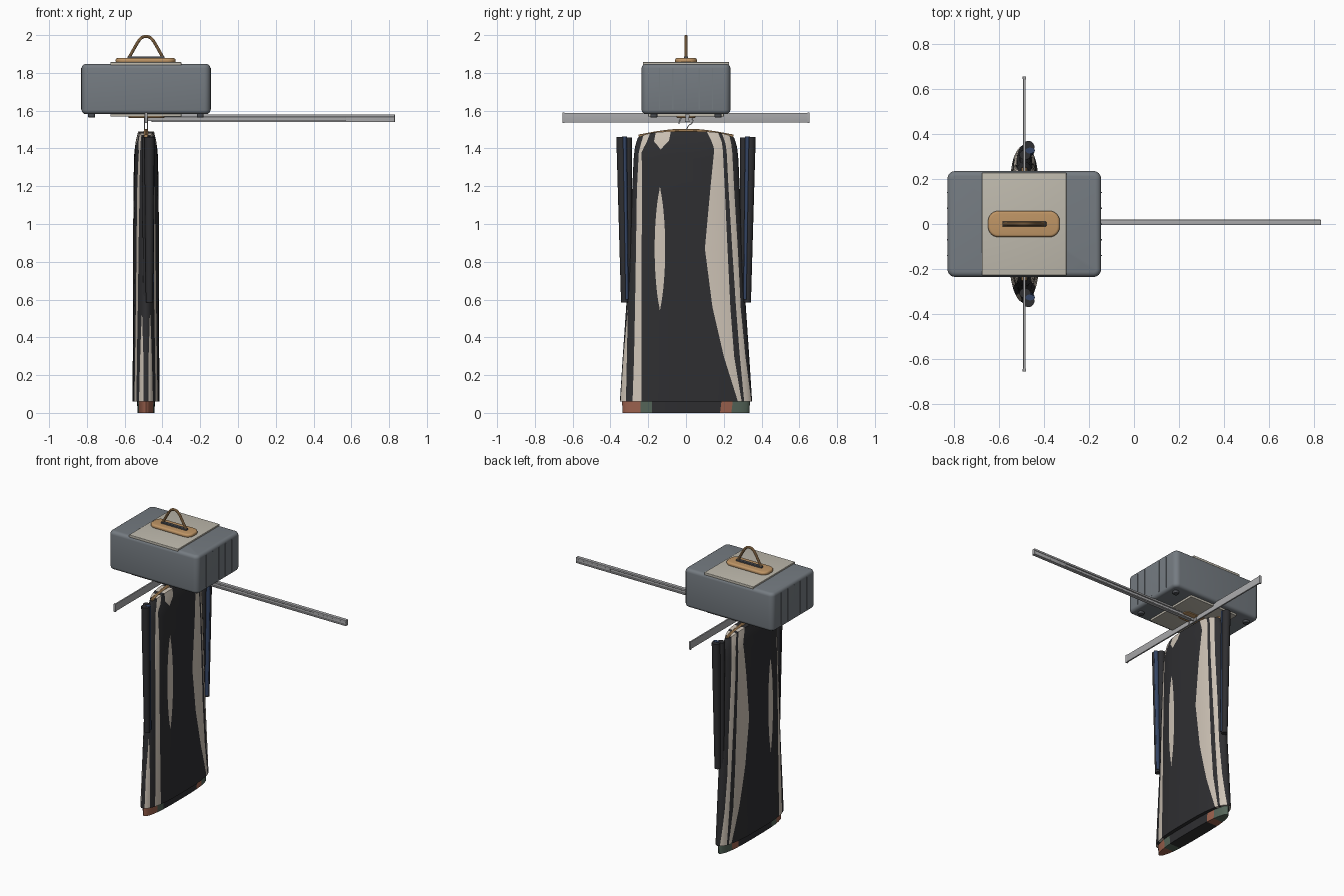
import bpy, bmesh
from math import sin, cos, pi

if "Cube" in bpy.data.objects:
    bpy.data.objects.remove(bpy.data.objects["Cube"])

CX = -0.487  # centre line of everything that hangs


def mat(name, r, g, b):
    m = bpy.data.materials.new(name)
    m.diffuse_color = (r, g, b, 1)
    m.use_nodes = True
    m.node_tree.nodes["Principled BSDF"].inputs["Base Color"].default_value = m.diffuse_color
    return m


DARK = mat("black_cloth", .028, .028, .031)
CREAM = mat("cream_cloth", .62, .55, .47)
BLUE = mat("blue_cloth", .035, .06, .13)
RUST = mat("rust_cloth", .33, .12, .075)
GREEN = mat("green_cloth", .09, .13, .10)
SLATE = mat("slate_shell", .178, .20, .222)
STONE = mat("stone_panel", .52, .49, .42)
TAN = mat("tan_leather", .52, .30, .13)
CHAR = mat("charcoal_trim", .07, .075, .085)
STEEL = mat("steel", .40, .40, .41)


def finish(o, angle=0.6):
    bpy.ops.object.select_all(action='DESELECT')
    o.select_set(True)
    bpy.context.view_layer.objects.active = o
    bpy.ops.object.shade_smooth_by_angle(angle=angle)
    return o


def mesh_object(name, bm, mats):
    me = bpy.data.meshes.new(name)
    bm.to_mesh(me)
    bm.free()
    for m in mats:
        me.materials.append(m)
    o = bpy.data.objects.new(name, me)
    bpy.context.collection.objects.link(o)
    return finish(o)


def box(name, x, y, z, m, r=0, corner=0):
    """Box from (min, max) ranges; corner rounds upright edges, r all edges."""
    bm = bmesh.new()
    bmesh.ops.create_cube(bm, size=1)
    for v in bm.verts:
        v.co = [(a + b) / 2 + c * (b - a) for (a, b), c in zip((x, y, z), v.co)]
    if corner:
        up = [e for e in bm.edges if abs(e.verts[0].co.z - e.verts[1].co.z) > 1e-5]
        bmesh.ops.bevel(bm, geom=up, offset=corner, segments=6, profile=.5, affect='EDGES')
        sel = [e for e in bm.edges if abs(e.verts[0].co.z - e.verts[1].co.z) < 1e-5]
    else:
        sel = bm.edges[:]
    if r:
        bmesh.ops.bevel(bm, geom=sel, offset=r, segments=4, profile=.5, affect='EDGES')
    return mesh_object(name, bm, [m])


def tube(name, pts, r, m):
    cu = bpy.data.curves.new(name, 'CURVE')
    cu.dimensions = '3D'
    cu.bevel_depth, cu.bevel_resolution, cu.use_fill_caps = r, 3, True
    s = cu.splines.new('NURBS')
    s.points.add(len(pts) - 1)
    for p, c in zip(s.points, pts):
        p.co = (*c, 1)
    s.order_u, s.use_endpoint_u, s.resolution_u = 3, True, 8
    cu.materials.append(m)
    o = bpy.data.objects.new(name, cu)
    bpy.context.collection.objects.link(o)
    bpy.ops.object.select_all(action='DESELECT')
    o.select_set(True)
    bpy.context.view_layer.objects.active = o
    bpy.ops.object.convert(target='MESH')
    return finish(bpy.context.object)


def interp(keys, z):
    """Linear interpolation in rows (z, value, value, ...)."""
    for a, b in zip(keys, keys[1:]):
        if z <= b[0]:
            t = max(0, (z - a[0]) / (b[0] - a[0]))
            return [p + t * (q - p) for p, q in zip(a[1:], b[1:])]
    return list(keys[-1][1:])


def garment(name, size, bounds, stripe_mats, z0, z1, rings, drop=0, lens=None):
    """Flat oval shell whose columns follow the stripe boundaries.
    lens = (first boundary, centre z, half height, half width) swells one stripe."""
    mats = list(dict.fromkeys(stripe_mats))
    n, bm, rows, idx = 5, bmesh.new(), [], []
    for k in range(rings + 1):
        z = z0 + (z1 - z0) * k / rings
        w, h = interp(size, z)
        cuts = interp(bounds, z)
        if lens:
            i, zc, hz, hw = lens
            swell = hw * max(0, 1 - ((z - zc) / hz) ** 2) ** .8
            cuts[i] -= swell
            cuts[i + 1] += swell
        ys, idx = [-w], []
        full = [-w] + cuts + [w]
        for i, (a, b) in enumerate(zip(full, full[1:])):
            for j in range(1, n + 1):
                s = j / n
                if i == 0:
                    s = 1 - cos(pi / 2 * s)
                elif i == len(full) - 2:
                    s = sin(pi / 2 * s)
                ys.append(a + (b - a) * s)
                idx.append(mats.index(stripe_mats[i]))
        row = []
        for y in ys:
            u = min(1, abs(y) / w)
            d = h * (1 - u ** 3.2) ** .5
            zz = z - drop * u ** 4 * (z - z0) / (z1 - z0)
            row.append([bm.verts.new((CX + s * d, y, zz)) for s in (1, -1)])
        rows.append(row)

    def face(vs, m):
        bm.faces.new(vs).material_index = m
    for a, b in zip(rows, rows[1:]):
        for i, m in enumerate(idx):
            face((a[i][0], a[i+1][0], b[i+1][0], b[i][0]), m)
            face((a[i+1][1], a[i][1], b[i][1], b[i+1][1]), m)
    for row in (rows[0], rows[-1]):
        for i, m in enumerate(idx):
            face((row[i][0], row[i+1][0], row[i+1][1], row[i][1]), m)
    bmesh.ops.remove_doubles(bm, verts=bm.verts, dist=1e-5)
    bmesh.ops.recalc_face_normals(bm, faces=bm.faces)
    return mesh_object(name, bm, mats)


# Hanging garments: black coat with cream layer showing in stripes
size = [(.06, .35, .072), (.3, .335, .07), (.6, .315, .068), (.9, .30, .068), (1.2, .285, .067),
        (1.38, .277, .062), (1.44, .27, .054), (1.49, .255, .042)]
bounds = [(.06, -.346, -.318, -.283, -.235, -.138, -.138, .275, .295, .308, .346),
          (.3, -.331, -.313, -.275, -.235, -.138, -.138, .20, .255, .285, .315),
          (.56, -.308, -.308, -.27, -.235, -.138, -.138, .14, .235, .265, .29),
          (.87, -.29, -.29, -.265, -.235, -.138, -.138, .10, .22, .245, .275),
          (1.2, -.274, -.274, -.26, -.232, -.138, -.138, .13, .205, .225, .255),
          (1.40, -.262, -.262, -.25, -.235, -.134, -.134, .15, .195, .215, .245),
          (1.44, -.255, -.255, -.24, -.21, -.17, -.09, .135, .19, .208, .24),
          (1.49, -.24, -.24, -.225, -.19, -.16, -.08, .11, .17, .19, .23)]
garment("striped_coats", size, bounds, [DARK, CREAM] * 5 + [DARK], .06, 1.49, 60, .032,
        lens=(4, .87, .32, .028))

# Lining hem showing under the coats
garment("lining_hem", [(0, .335, .045), (.08, .34, .048)],
        [(0, -.24, -.18, .18, .24), (.08, -.24, -.18, .19, .25)],
        [RUST, GREEN, DARK, RUST, GREEN], 0, .08, 2)


# Sleeves on both sides: nested tapering tubes
def sleeve(name, x, top, bottom, r, m, side):
    bm, rings = bmesh.new(), []
    for k in range(9):
        t = k / 8
        y = top[0] + (bottom[0] - top[0]) * t
        z = top[1] + (bottom[1] - top[1]) * t
        s = 1 - .3 * t
        rings.append([bm.verts.new((x + r[0] * s * cos(a * pi / 10),
                                    side * (y + r[1] * s * sin(a * pi / 10)), z)) for a in range(20)])
    for a, b in zip(rings, rings[1:]):
        for i in range(20):
            bm.faces.new((a[i], a[i-1], b[i-1], b[i]))
    bm.faces.new(rings[0])
    bm.faces.new(rings[-1])
    bmesh.ops.recalc_face_normals(bm, faces=bm.faces)
    mesh_object(name, bm, [m])


for side, n in ((1, "right"), (-1, "left")):
    sleeve(f"black_sleeve_{n}", CX + .018, (.342, 1.46), (.325, .585), (.027, .027), DARK, side)
    sleeve(f"blue_sleeve_{n}", CX + .026, (.326, 1.462), (.313, .60), (.021, .013), BLUE, side)
    sleeve(f"inner_sleeve_{n}", CX + .003, (.307, 1.458), (.302, .62), (.025, .022), DARK, side)

# Wooden hanger with wire hooks over the rail
tube("hanger", [(CX, -.25, 1.462), (CX, -.12, 1.488), (CX, 0, 1.494), (CX, .12, 1.488),
                (CX, .25, 1.462)], .012, TAN)
for dx in (-.008, .008):
    tube("hanger_hook", [(CX + dx, 0, 1.48), (CX + dx, .005, 1.52), (CX + dx, .04, 1.535),
                         (CX + dx, .03, 1.572), (CX + dx, -.03, 1.572), (CX + dx, -.038, 1.53)],
         .0025, STEEL)

# Wall rail along y and extending rail along x
box("cross_rail", (CX - .005, CX + .005), (-.655, .655), (1.538, 1.588), STEEL, .001)
for s in (-1, 1):
    box("cross_rail_end", (CX - .007, CX + .007), sorted((s * .642, s * .655)), (1.535, 1.59), STEEL, .001)
box("long_rail_web", (CX, .83), (.003, .011), (1.545, 1.578), STEEL)
box("long_rail_base", (CX + .03, .83), (-.005, .019), (1.54, 1.549), STEEL, .002)
box("long_rail_cap", (CX + .03, .83), (-.005, .019), (1.567, 1.58), STEEL, .002)
box("long_rail_slide", (.57, .83), (-.002, .016), (1.544, 1.572), STEEL, .001)

# Hard case: shell, panels, feet and end ribs
box("case_shell", (-.828, -.146), (-.235, .235), (1.582, 1.847), SLATE, .022, .034)
box("case_top_panel", (-.675, -.30), (-.228, .228), (1.838, 1.857), STONE, .003)
box("case_bottom_panel", (-.675, -.30), (-.20, .20), (1.568, 1.59), STONE, .003)
box("case_bottom_pad", (-.58, -.39), (-.05, .05), (1.562, 1.572), TAN, .003, .03)
for x in (-.775, -.20):
    for y in (-.17, .17):
        box("case_foot", (x - .018, x + .018), (y - .018, y + .018), (1.564, 1.59), CHAR, .004, .012)
for x in (-.828, -.146):
    for y in (-.14, -.07, 0, .07, .14):
        box("case_rib", (x - .003, x + .003), (y - .003, y + .003), (1.605, 1.825), SLATE)

# Leather pad and arched carry handle
box("handle_pad", (-.648, -.33), (-.058, .058), (1.852, 1.878), TAN, .011, .045)
box("handle_base", (CX - .098, CX + .098), (-.011, .011), (1.872, 1.888), CHAR, .003)
tube("carry_handle", [(CX - .09, 0, 1.88), (CX - .06, 0, 1.935), (CX - .03, 0, 1.985), (CX, 0, 1.996),
                      (CX + .03, 0, 1.985), (CX + .06, 0, 1.935), (CX + .09, 0, 1.88)], .0085, TAN)
